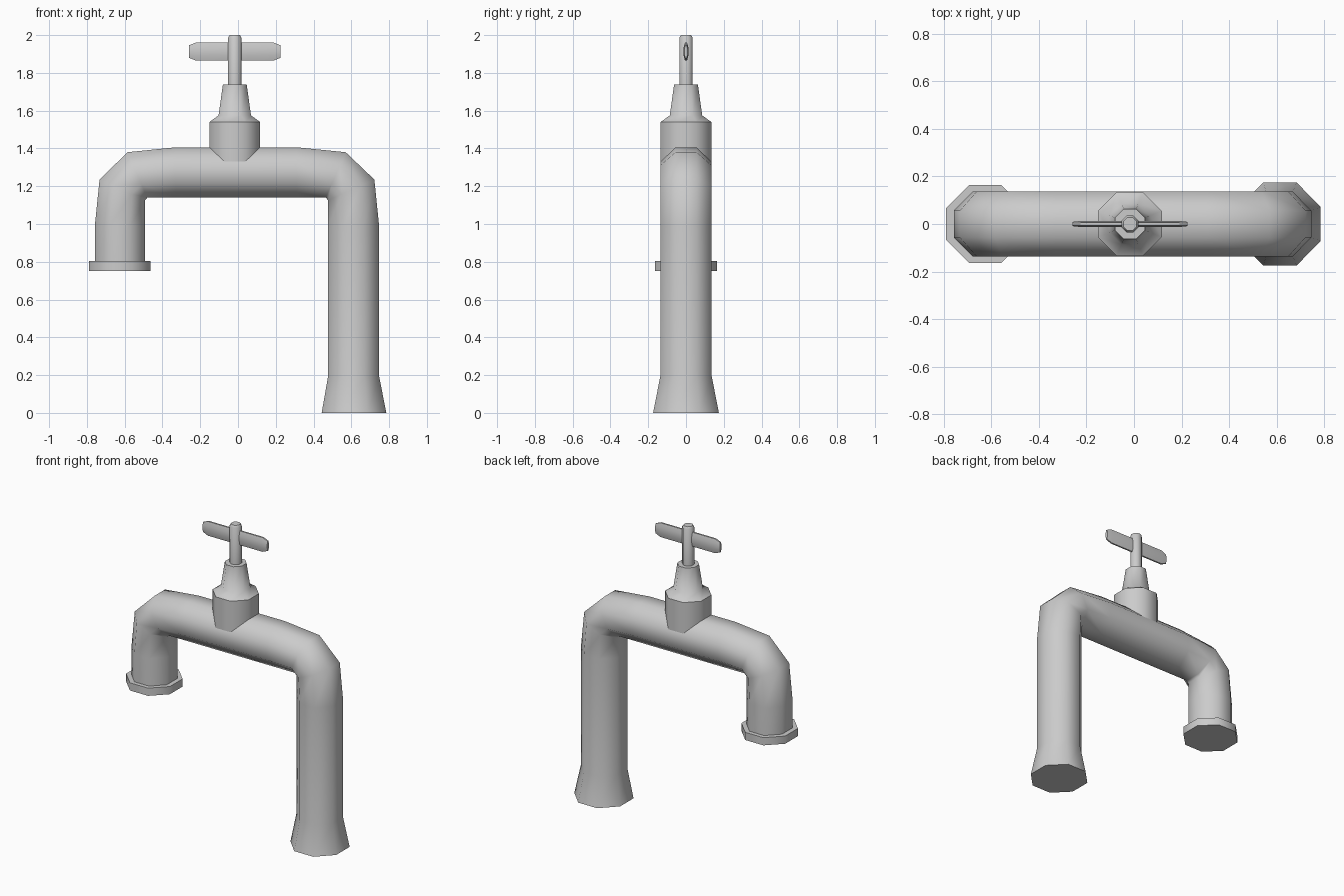
import bpy, bmesh, math
from mathutils import Vector

if "Cube" in bpy.data.objects:
    bpy.data.objects.remove(bpy.data.objects["Cube"])

SIDES = 8


def loft(name, rings, angle=50):
    """Skin octagonal rings (centre, half-axis u, half-axis v) and cap both ends."""
    bm = bmesh.new()
    loops = []
    k = 1 / math.cos(math.pi / SIDES)      # half-width across flats -> corner radius
    for c, u, v in rings:
        loop = []
        for i in range(SIDES):
            a = 2 * math.pi * (i + 0.5) / SIDES
            loop.append(bm.verts.new(Vector(c) + k * (math.cos(a) * Vector(u) + math.sin(a) * Vector(v))))
        loops.append(loop)
    for a, b in zip(loops, loops[1:]):
        for i in range(SIDES):
            j = (i + 1) % SIDES
            bm.faces.new((a[i], a[j], b[j], b[i]))
    bm.faces.new(loops[0])
    bm.faces.new(loops[-1])
    bmesh.ops.recalc_face_normals(bm, faces=bm.faces)
    mesh = bpy.data.meshes.new(name)
    bm.to_mesh(mesh)
    bm.free()
    ob = bpy.data.objects.new(name, mesh)
    bpy.context.collection.objects.link(ob)
    bpy.ops.object.select_all(action='DESELECT')
    ob.select_set(True)
    bpy.context.view_layer.objects.active = ob
    bpy.ops.object.shade_smooth_by_angle(angle=math.radians(angle))
    return ob


def turned(name, x, profile, angle=50):
    """Upright octagonal part from (radius, height) pairs."""
    return loft(name, [((x, 0, z), (r, 0, 0), (0, r, 0)) for r, z in profile], angle)


def span(outer, inner, half_y=0.136):
    """Pipe ring between an outer and an inner point in the xz plane."""
    o, i = Vector((outer[0], 0, outer[1])), Vector((inner[0], 0, inner[1]))
    return (o + i) / 2, (o - i) / 2, (0, half_y, 0)


# Pipe: flared foot, upright, bend, bridge, bend, spout
loft("pipe", [
    span((0.785, 0), (0.443, 0), 0.174),
    span((0.747, 0.195), (0.477, 0.195)),
    span((0.747, 0.99), (0.477, 0.99)),
    span((0.722, 1.235), (0.477, 1.125)),
    span((0.57, 1.38), (0.465, 1.14)),
    span((0.31, 1.406), (0.31, 1.14)),
    span((-0.33, 1.406), (-0.33, 1.14)),
    span((-0.585, 1.38), (-0.48, 1.14)),
    span((-0.733, 1.235), (-0.492, 1.125)),
    span((-0.758, 0.99), (-0.492, 0.99)),
    span((-0.758, 0.78), (-0.492, 0.78)),
])

# Collar at the spout mouth
turned("spout_collar", -0.626, [(0.164, 0.752), (0.164, 0.804)])

# Valve body with stepped, tapered bonnet
turned("valve_body", -0.017, [(0.134, 1.32), (0.134, 1.54), (0.086, 1.575), (0.063, 1.738)])

# Stem
turned("valve_stem", -0.017, [(0.035, 1.72), (0.035, 1.987), (0.027, 2.0)])

# Flat cross handle with tapered ends
loft("handle", [((x, 0, 1.913), (0, 0, h), (0, y, 0)) for x, h, y in (
    (-0.259, 0.033, 0.009), (-0.222, 0.048, 0.013),
    (0.188, 0.048, 0.013), (0.225, 0.033, 0.009))])
